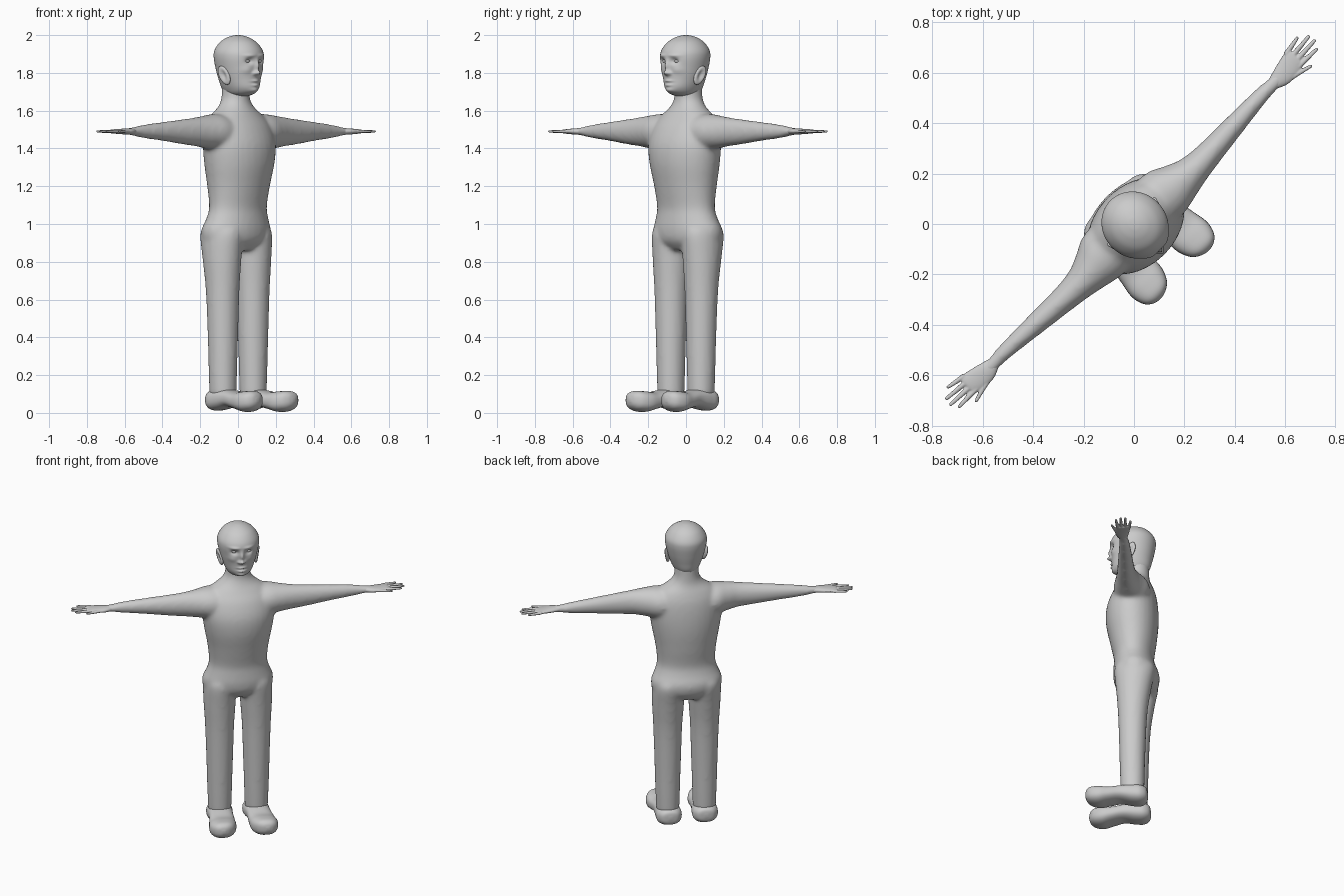
import bpy, bmesh, math
from mathutils import Vector

TURN = math.radians(45)          # the figure faces the +x / -y diagonal
grey = bpy.data.materials.new("clay_grey")
grey.diffuse_color = (0.6, 0.6, 0.6, 1)


def resample(rows, n):
    """Catmull-Rom through the section rows."""
    rows = [Vector(r) for r in rows]
    out = []
    for i in range(len(rows) - 1):
        p0, p1, p2, p3 = (rows[max(0, min(len(rows) - 1, i + k))] for k in (-1, 0, 1, 2))
        for s in range(n):
            t = s / n
            out.append(0.5 * (2 * p1 + (p2 - p0) * t + (2 * p0 - 5 * p1 + 4 * p2 - p3) * t ** 2
                              + (3 * p1 - p0 - 3 * p2 + p3) * t ** 3))
    return out + [rows[-1]]


def loft(bm, rows, axis="z", sides=32, steps=5, power=2.0):
    """Rows are (x, y, z, radius_u, radius_v); rings lie across the axis."""
    u, v = {"x": (1, 2), "y": (0, 2), "z": (0, 1)}[axis]
    rings = []
    for r in resample(rows, steps):
        ring = []
        for k in range(sides):
            a = 2 * math.pi * k / sides
            p = [r[0], r[1], r[2]]
            c, s = math.cos(a), math.sin(a)
            p[u] += max(r[3], 0.001) * math.copysign(abs(c) ** (2 / power), c)
            p[v] += max(r[4], 0.001) * math.copysign(abs(s) ** (2 / power), s)
            ring.append(bm.verts.new(p))
        rings.append(ring)
    for a, b in zip(rings, rings[1:]):
        for k in range(sides):
            j = (k + 1) % sides
            bm.faces.new((a[k], a[j], b[j], b[k]))
    bm.faces.new(rings[0][::-1])
    bm.faces.new(rings[-1])


def ball(bm, centre, radii, segs=24):
    new = bmesh.ops.create_uvsphere(bm, u_segments=segs, v_segments=segs // 2, radius=1)["verts"]
    for vert in new:
        vert.co = Vector(c + p * r for c, p, r in zip(centre, vert.co, radii))
    return new


def finish(name, bm, mirror=False, voxel=0, smooth=0):
    bmesh.ops.recalc_face_normals(bm, faces=bm.faces)
    me = bpy.data.meshes.new(name)
    bm.to_mesh(me)
    bm.free()
    me.materials.append(grey)
    me.shade_smooth()
    ob = bpy.data.objects.new(name, me)
    bpy.context.collection.objects.link(ob)
    ob.rotation_euler.z = TURN
    if mirror:
        ob.modifiers.new("mirror", "MIRROR").use_mirror_merge = False
    if voxel:
        m = ob.modifiers.new("blend", "REMESH")
        m.mode, m.voxel_size, m.use_smooth_shade = "VOXEL", voxel, True
    if smooth:
        m = ob.modifiers.new("soften", "SMOOTH")
        m.factor, m.iterations = 0.5, smooth
    return ob


# Body: torso with neck, legs and arms blended into one skin
bm = bmesh.new()
loft(bm, [(0, .02, .86, .17, .09), (0, .016, .91, .21, .13), (0, .014, .97, .217, .14),
          (0, .005, 1.03, .193, .128), (0, 0, 1.09, .178, .122), (0, -.004, 1.2, .188, .14),
          (0, -.01, 1.32, .21, .158), (0, -.01, 1.42, .222, .158), (0, 0, 1.51, .21, .138),
          (0, .01, 1.57, .17, .11), (0, .015, 1.62, .105, .085), (0, .018, 1.67, .075, .075),
          (0, .012, 1.76, .075, .078)])
for s in (-1, 1):
    loft(bm, [(s * .113, 0, .09, .07, .072), (s * .113, 0, .2, .074, .075),
              (s * .113, 0, .4, .08, .08), (s * .113, .002, .65, .088, .09),
              (s * .112, .008, .82, .098, .108), (s * .108, .014, .95, .1, .125),
              (s * .1, .012, 1.0, .08, .1)])
    loft(bm, [(s * .05, 0, 1.48, .1, .09), (s * .17, 0, 1.485, .11, .098),
              (s * .25, -.01, 1.487, .085, .088), (s * .32, -.016, 1.488, .064, .078),
              (s * .42, -.013, 1.488, .052, .067), (s * .57, -.004, 1.49, .042, .05),
              (s * .7, .003, 1.49, .033, .036), (s * .78, .004, 1.49, .028, .023),
              (s * .83, .002, 1.49, .03, .016)], "x")
finish("body", bm, voxel=.011, smooth=10)

# Hands: flat palm, four fingers and a thumb
bm = bmesh.new()
loft(bm, [(.77, .004, 1.49, .02, .016), (.82, .0, 1.49, .038, .017), (.87, .005, 1.49, .046, .014),
          (.915, .014, 1.49, .045, .011), (.925, .014, 1.49, .04, .007)], "x")
digits = [(.9, .05, .985, .064), (.91, .027, 1.022, .036), (.91, .003, 1.026, .008),
          (.9, -.02, 1.008, -.022), (.84, -.028, .945, -.053)]
for x0, y0, x1, y1 in digits:
    mid = ((x0 + x1) / 2, (y0 + y1) / 2)
    loft(bm, [(x0, y0, 1.49, .011, .009), (*mid, 1.49, .0095, .008),
              (x1 - .006, y1, 1.49, .007, .006), (x1, y1, 1.49, .002, .002)], "x", 12, 3)
finish("hands", bm, mirror=True, voxel=.0035, smooth=3)

# Feet: rounded shoes with an arched sole
bm = bmesh.new()
loft(bm, [(.11, .094, .07, .01, .01), (.11, .085, .07, .05, .04), (.111, .05, .068, .076, .055),
          (.112, 0, .072, .078, .056), (.116, -.07, .076, .074, .046), (.122, -.14, .064, .08, .046),
          (.128, -.2, .06, .083, .055), (.132, -.25, .065, .066, .05),
          (.135, -.275, .068, .038, .033), (.136, -.284, .068, .01, .01)], "y", 32, 5, 2.5)
finish("feet", bm, mirror=True)

# Head: rounded skull, face features pushed out of the front
bm = bmesh.new()
loft(bm, [(0, -.01, 1.675, .03, .04), (0, -.015, 1.69, .062, .085), (0, -.017, 1.72, .083, .113),
          (0, -.012, 1.77, .102, .122), (0, -.008, 1.82, .116, .13), (0, -.006, 1.88, .127, .138),
          (0, -.004, 1.92, .122, .132), (0, -.002, 1.96, .095, .104), (0, 0, 1.985, .06, .066),
          (0, 0, 1.997, .026, .03), (0, 0, 2.0, .002, .002)], "z", 128, 9)
# (x, z, spread x, spread z, push forward)
features = [(0, 1.835, .011, .026, .016), (0, 1.8, .014, .012, .026), (.018, 1.797, .009, .008, .009),
            (.043, 1.862, .02, .014, -.018), (.045, 1.892, .03, .009, .007), (0, 1.757, .022, .006, .010),
            (0, 1.735, .02, .006, .009), (0, 1.747, .028, .004, -.006), (0, 1.705, .03, .014, .012),
            (.06, 1.815, .025, .02, .006)]
for v in bm.verts:
    if v.co.y < -.03:
        x, z = abs(v.co.x), v.co.z
        v.co.y -= sum(p * math.exp(-((x - fx) / sx) ** 2 - ((z - fz) / sz) ** 2)
                      for fx, fz, sx, sz, p in features)
finish("head", bm)

# Eyes
bm = bmesh.new()
ball(bm, (.043, -.113, 1.862), (.018, .012, .009))
finish("eyes", bm, mirror=True)

# Ears: leaning shells with a hollow outer face
bm = bmesh.new()
for v in ball(bm, (0, 0, 0), (.016, .03, .05), 32):
    d = (v.co.y / .03) ** 2 + (v.co.z / .05) ** 2
    if v.co.x > 0:
        v.co.x -= .017 * math.exp(-d * 3)
    v.co.y += .25 * v.co.z
    v.co.x += .116 + .3 * v.co.y + .12 * v.co.z
    v.co.y -= .012
    v.co.z += 1.787
finish("ears", bm, mirror=True)
